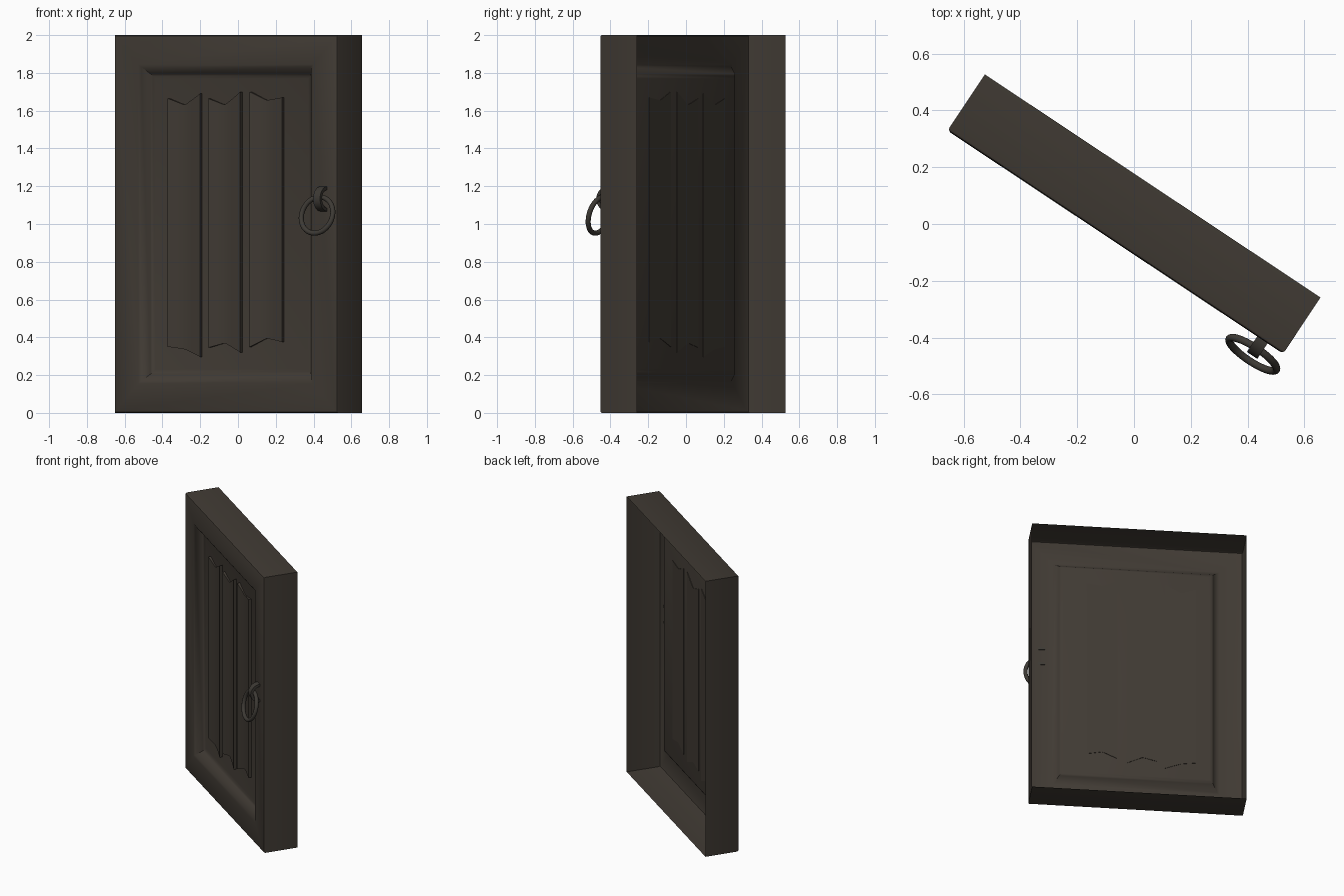
import bpy, bmesh, math
from mathutils import Matrix, Vector

if "Cube" in bpy.data.objects:
    bpy.data.objects.remove(bpy.data.objects["Cube"])

# The door stands half open: everything is built square, then turned about z
PLACE = Matrix.Translation((0, 0.035, 0)) @ Matrix.Rotation(math.radians(-33.6), 4, 'Z')


def material(name, rgb):
    m = bpy.data.materials.new(name)
    m.diffuse_color = (*rgb, 1)
    m.use_nodes = True
    m.node_tree.nodes["Principled BSDF"].inputs["Base Color"].default_value = m.diffuse_color
    return m


WOOD = material("dark_wood", (0.052, 0.043, 0.034))
IRON = material("dark_iron", (0.047, 0.042, 0.035))


def finish(name, bm, mat, angle=35):
    bm.transform(PLACE)
    me = bpy.data.meshes.new(name)
    bm.to_mesh(me)
    bm.free()
    me.materials.append(mat)
    ob = bpy.data.objects.new(name, me)
    bpy.context.collection.objects.link(ob)
    bpy.ops.object.select_all(action='DESELECT')
    ob.select_set(True)
    bpy.context.view_layer.objects.active = ob
    bpy.ops.object.shade_smooth_by_angle(angle=math.radians(angle))
    return ob


def bridge(bm, a, b):
    n = len(a)
    for i in range(n):
        j = (i + 1) % n
        bm.faces.new((a[i], a[j], b[j], b[i]))


# Door leaf: open-backed shell made of nested rectangles (half width, half height, depth)
bm = bmesh.new()
prev = None
for w, h, d in [(0.71, 1.0, 0.119), (0.71, 1.0, -0.107), (0.706, 0.996, -0.115),
                (0.697, 0.987, -0.119), (0.555, 0.845, -0.119), (0.54, 0.832, -0.113),
                (0.51, 0.795, -0.07), (0.50, 0.783, -0.062), (0.485, 0.77, -0.058)]:
    loop = [bm.verts.new((sx * w, d, 1 + sz * h))
            for sx, sz in ((-1, -1), (1, -1), (1, 1), (-1, 1))]
    if prev:
        bridge(bm, prev, loop)
    prev = loop
bm.faces.new(prev)
finish("door_leaf", bm, WOOD)


# Carved folds: concave strips with notched ends
def ends(t, key):
    a, b, c = key
    m = 0.48
    return a + (b - a) * t / m if t < m else b + (c - b) * (t - m) / (1 - m)


def fold(name, u0, bottom, top, width=0.206, n=12):
    bm = bmesh.new()
    rows = []
    for i in range(n + 1):
        t = i / n
        u = u0 + width * t
        front = -0.078 + 0.012 * math.sin(math.pi * t)
        lo, hi = ends(t, bottom), ends(t, top)
        rows.append([bm.verts.new(p) for p in ((u, -0.055, lo), (u, front, lo),
                                               (u, front, hi), (u, -0.055, hi))])
    for a, b in zip(rows, rows[1:]):
        bridge(bm, a, b)
    bm.faces.new(rows[0])
    bm.faces.new(rows[-1][::-1])
    bmesh.ops.recalc_face_normals(bm, faces=bm.faces)
    finish(name, bm, WOOD)


fold("fold_left", -0.395, (0.35, 0.337, 0.297), (1.665, 1.63, 1.69))
fold("fold_middle", -0.14, (0.345, 0.37, 0.32), (1.665, 1.63, 1.70))
fold("fold_right", 0.126, (0.35, 0.395, 0.375), (1.70, 1.655, 1.67))

# Pull ring, hanging with its lower edge away from the door
bm = bmesh.new()
N, K, R, r = 40, 12, 0.099, 0.0135
tilt = Matrix.Translation((0.622, -0.18, 1.047)) @ Matrix.Rotation(math.radians(-15), 4, 'X')
# top of the ring must lean back (+y) toward the staple
rings = []
for i in range(N):
    a = 2 * math.pi * i / N
    rings.append([bm.verts.new(tilt @ Vector((
        (R + r * math.cos(b)) * math.cos(a), r * math.sin(b),
        (R + r * math.cos(b)) * math.sin(a))))
        for b in (2 * math.pi * k / K for k in range(K))])
for i in range(N):
    bridge(bm, rings[i], rings[(i + 1) % N])
bmesh.ops.recalc_face_normals(bm, faces=bm.faces)
finish("pull_ring", bm, IRON)

# Staple: flat half loop that holds the ring
bm = bmesh.new()
rows = []
for i in range(17):
    a = math.pi * i / 16
    sect = []
    for u, rad in ((-0.022, 0.048), (0.022, 0.048), (0.022, 0.066), (-0.022, 0.066)):
        sect.append(bm.verts.new((0.622 + u, -0.115 - rad * 1.05 * math.sin(a),
                                  1.133 + rad * math.cos(a))))
    rows.append(sect)
for a, b in zip(rows, rows[1:]):
    bridge(bm, a, b)
bm.faces.new(rows[0])
bm.faces.new(rows[-1][::-1])
bmesh.ops.recalc_face_normals(bm, faces=bm.faces)
finish("ring_staple", bm, IRON)
